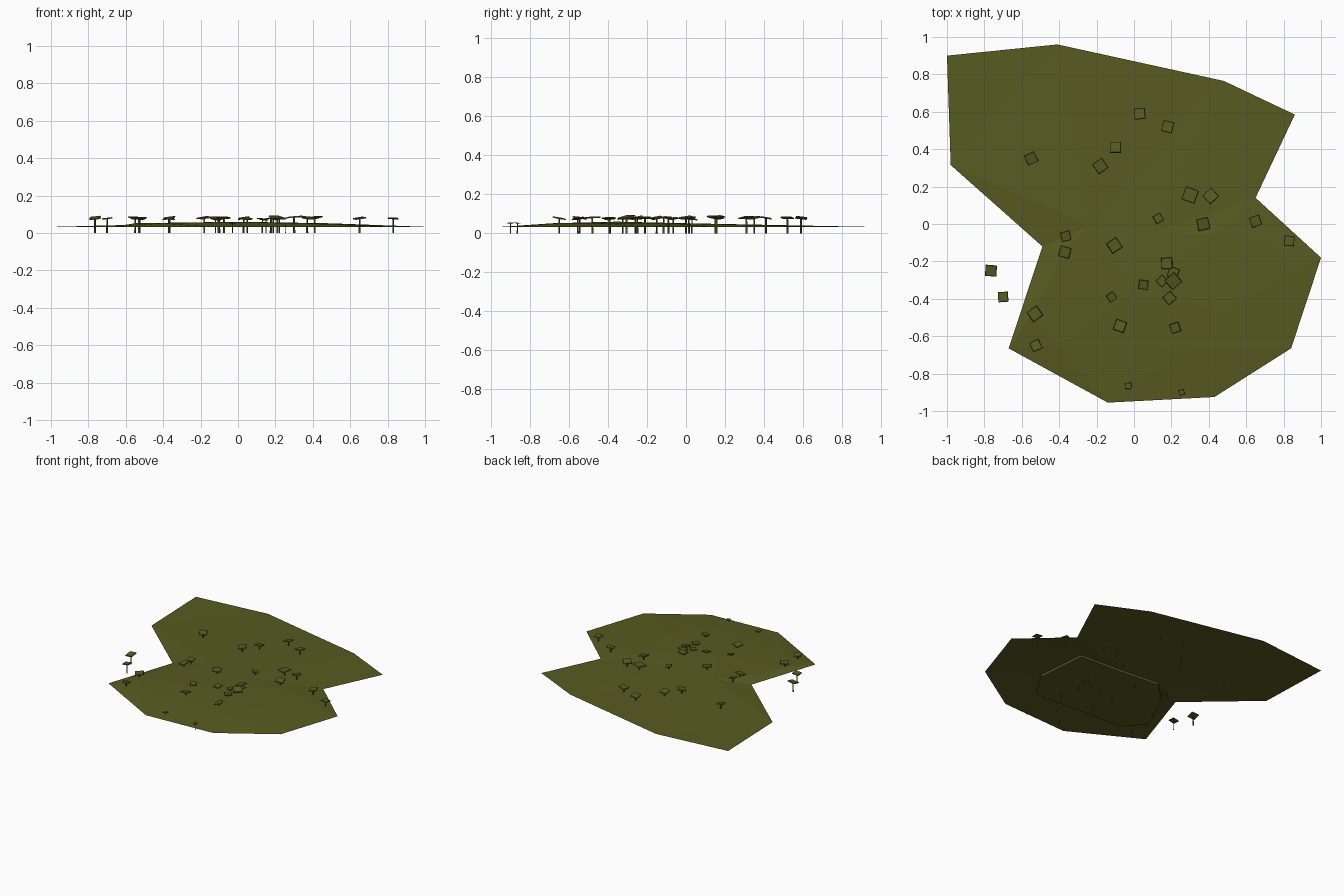
import bpy, bmesh, math, random
from mathutils import Matrix, Vector

if "Cube" in bpy.data.objects:
    bpy.data.objects.remove(bpy.data.objects["Cube"])

random.seed(4)
RIM, SHOULDER, PEAK = 0.033, 0.052, 0.06

olive = bpy.data.materials.new("olive green")
olive.diffuse_color = (0.096, 0.104, 0.015, 1)
olive.use_nodes = True
olive.node_tree.nodes["Principled BSDF"].inputs["Base Color"].default_value = olive.diffuse_color

# plan outlines: shore of the ground, and the raised area in its middle
SHORE = [(-1, .9), (-.41, .96), (.48, .765), (.86, .585), (.65, .14), (1, -.18),
         (.84, -.665), (.43, -.925), (-.14, -.955), (-.67, -.665), (-.49, -.12), (-.98, .315)]
MOUND = [(.364, -.66), (.483, -.46), (.446, -.056), (.105, -.04), (-.239, -.01),
         (-.387, -.158), (-.55, -.487), (-.403, -.648), (-.13, -.65), (.254, -.68)]

# trees: x, y, canopy width, turn in degrees
TREES = [(.03, .59, .06, 5), (.18, .52, .06, -15), (-.1, .41, .06, 0), (-.55, .35, .06, 25),
         (-.18, .31, .065, 35), (.3, .155, .075, -20), (.41, .15, .065, 42), (.13, .03, .045, 30),
         (.37, 0, .065, 12), (.65, .015, .058, 20), (.83, -.09, .055, -5), (-.365, -.065, .052, 12),
         (-.37, -.15, .06, -15), (-.105, -.115, .065, 33), (.175, -.21, .06, 2), (.21, -.26, .055, -20),
         (.21, -.305, .07, 40), (.15, -.305, .048, 45), (.05, -.325, .05, -8), (-.12, -.39, .045, 35),
         (.19, -.395, .055, 42), (-.53, -.48, .065, 35), (-.075, -.545, .06, -20), (.22, -.555, .052, 20),
         (-.525, -.65, .055, 25), (-.03, -.865, .033, 3), (.255, -.9, .028, 15),
         (-.765, -.25, .062, -3), (-.7, -.39, .055, 4)]


def finish(bm, name):
    bmesh.ops.recalc_face_normals(bm, faces=bm.faces[:])
    mesh = bpy.data.meshes.new(name)
    bm.to_mesh(mesh)
    bm.free()
    mesh.materials.append(olive)
    ob = bpy.data.objects.new(name, mesh)
    bpy.context.collection.objects.link(ob)
    return ob


def loop(bm, pts, z=0):
    vs = [bm.verts.new((x, y, z)) for x, y in pts]
    return vs, [bm.edges.new((vs[i - 1], vs[i])) for i in range(len(vs))]


# ground: thin domed sheet between shore and mound
bm = bmesh.new()
shore, e1 = loop(bm, SHORE)
mound, e2 = loop(bm, MOUND)
bmesh.ops.triangle_fill(bm, edges=e1 + e2, use_beauty=True)
top = bm.faces.get(mound) or bm.faces.new(mound)
hub = bmesh.ops.poke(bm, faces=[top])["verts"]
for v in shore:
    v.co.z = RIM
for v in mound:
    v.co.z = SHOULDER
for v in hub:
    v.co.z = PEAK
bmesh.ops.recalc_face_normals(bm, faces=bm.faces[:])
if sum(f.normal.z for f in bm.faces) < 0:
    bmesh.ops.reverse_faces(bm, faces=bm.faces[:])
mesh = bpy.data.meshes.new("ground")
bm.to_mesh(mesh)
bm.free()
mesh.materials.append(olive)
bpy.context.collection.objects.link(bpy.data.objects.new("ground", mesh))

# slab under the mound
bm = bmesh.new()
low, _ = loop(bm, MOUND, RIM)
base = bm.faces.new(low)
res = bmesh.ops.extrude_face_region(bm, geom=[base], use_keep_orig=True)
for v in res["geom"]:
    if isinstance(v, bmesh.types.BMVert):
        v.co.z = SHOULDER - 0.002
finish(bm, "mound_underside")

# trees: four-sided trunk and a thin tilted square canopy
for x, y, w, turn in TREES:
    h = 0.054 + w * 0.38
    if y < -0.8:
        h = 0.05
    rot = Matrix.Rotation(math.radians(turn), 4, 'Z')
    r = w * 0.09
    bm = bmesh.new()
    bmesh.ops.create_cone(bm, cap_ends=True, segments=4, radius1=r, radius2=r * 0.8, depth=h,
                          matrix=Matrix.Translation((x, y, h / 2)) @ rot)
    finish(bm, "tree_trunk")
    tilt = Matrix.Rotation(random.uniform(-.2, .2), 4, 'X') @ Matrix.Rotation(random.uniform(-.2, .2), 4, 'Y')
    quarter = Matrix.Rotation(math.pi / 4, 4, 'Z')
    bm = bmesh.new()
    bmesh.ops.create_cone(bm, cap_ends=True, segments=4, radius1=w * .7, radius2=w * .64, depth=w * 0.1,
                          matrix=Matrix.Translation((x, y, h + .003)) @ tilt @ rot @ quarter)
    finish(bm, "tree_canopy")
